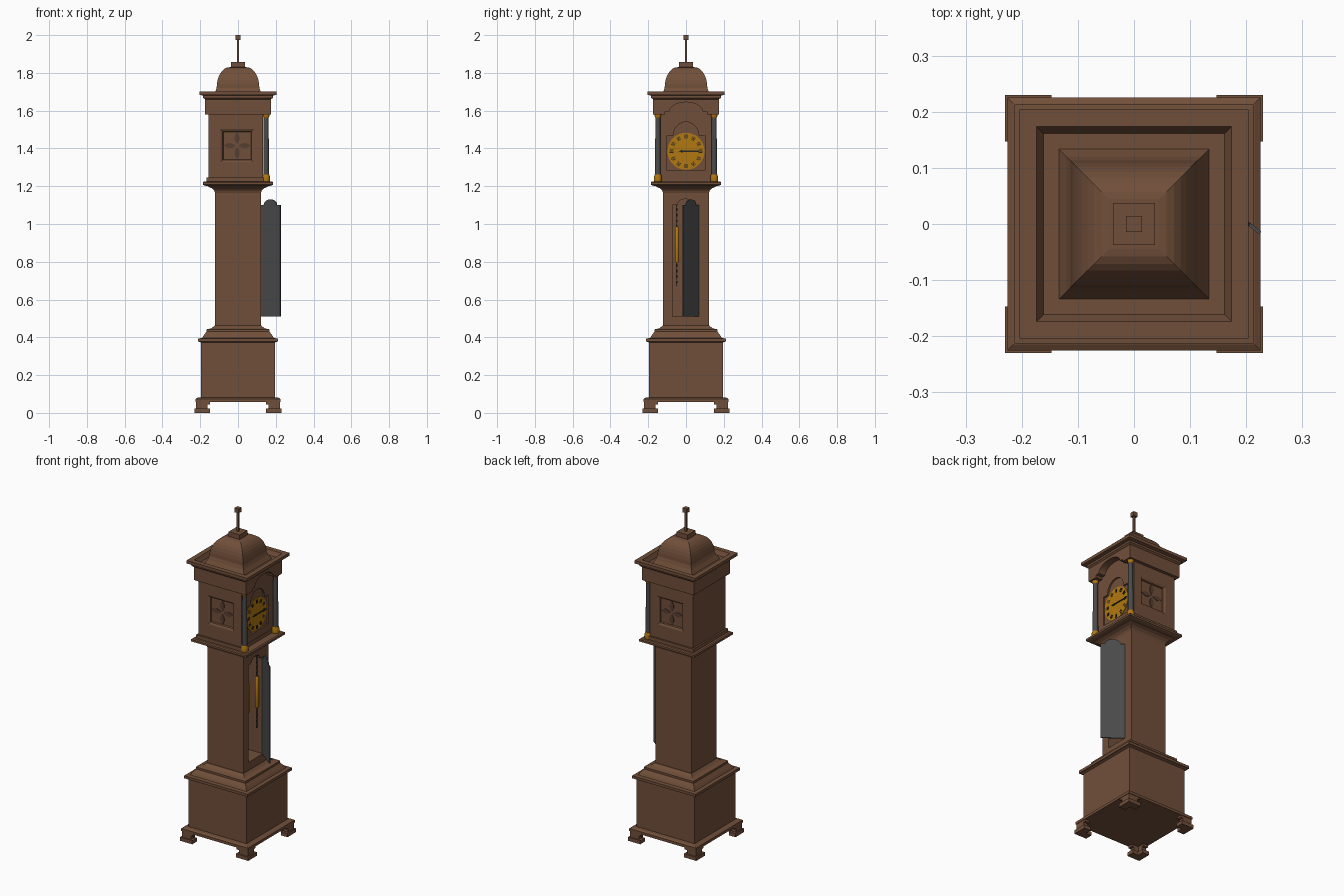
import bpy, bmesh, math
from mathutils import Matrix

if "Cube" in bpy.data.objects:
    bpy.data.objects.remove(bpy.data.objects["Cube"], do_unlink=True)


def material(name, rgb):
    m = bpy.data.materials.new(name)
    m.use_nodes = True
    m.diffuse_color = (*rgb, 1)
    m.node_tree.nodes["Principled BSDF"].inputs["Base Color"].default_value = (*rgb, 1)
    return m


WOOD = material("brown wood", (0.165, 0.078, 0.042))
DARK_WOOD = material("dark wood", (0.095, 0.048, 0.03))
GOLD = material("gold", (0.45, 0.19, 0.005))
GREY = material("dark grey", (0.07, 0.07, 0.072))
BLACK = material("black", (0.02, 0.018, 0.015))


def finish(name, bm, mat):
    bmesh.ops.recalc_face_normals(bm, faces=bm.faces)
    me = bpy.data.meshes.new(name)
    bm.to_mesh(me)
    bm.free()
    me.materials.append(mat)
    ob = bpy.data.objects.new(name, me)
    bpy.context.collection.objects.link(ob)
    return ob


def loft(name, rings, mat, sides=4):
    """Stack of regular rings (half width or radius, z), capped at both ends."""
    bm = bmesh.new()
    k = math.sqrt(2) if sides == 4 else 1
    rows = []
    for r, z in rings:
        angles = [2 * math.pi * (i + 0.5) / sides for i in range(sides)]
        rows.append([bm.verts.new((r * k * math.cos(a), r * k * math.sin(a), z)) for a in angles])
    for a, b in zip(rows, rows[1:]):
        for i in range(sides):
            j = (i + 1) % sides
            bm.faces.new((a[i], a[j], b[j], b[i]))
    bm.faces.new(rows[0])
    bm.faces.new(rows[-1])
    return finish(name, bm, mat)


def prism(name, pts, x0, x1, mat):
    """Outline in (y, z) extruded along x."""
    bm = bmesh.new()
    a = [bm.verts.new((x0, y, z)) for y, z in pts]
    b = [bm.verts.new((x1, y, z)) for y, z in pts]
    n = len(pts)
    for i in range(n):
        bm.faces.new((a[i], a[(i + 1) % n], b[(i + 1) % n], b[i]))
    bm.faces.new(a)
    bm.faces.new(b)
    return finish(name, bm, mat)


def box(name, x0, x1, y0, y1, z0, z1, mat):
    return prism(name, [(y0, z0), (y1, z0), (y1, z1), (y0, z1)], x0, x1, mat)


def arched(half, z0, shoulder, arch_half, rise, cy=0, steps=16):
    """Rectangle outline with a narrower arch on top."""
    arch = [(cy + arch_half * math.cos(math.pi * i / steps),
             shoulder + rise * math.sin(math.pi * i / steps)) for i in range(steps + 1)]
    return [(cy - half, z0), (cy + half, z0), (cy + half, shoulder)] + arch + [(cy - half, shoulder)]


def cut(ob, cutter):
    cutter.hide_render = True
    mod = ob.modifiers.new("cut", "BOOLEAN")
    mod.operation, mod.solver, mod.object = "DIFFERENCE", "EXACT", cutter
    bpy.context.view_layer.objects.active = ob
    bpy.ops.object.modifier_apply(modifier=mod.name)
    bpy.data.objects.remove(cutter, do_unlink=True)


def smooth(ob):
    bpy.ops.object.select_all(action="DESELECT")
    ob.select_set(True)
    bpy.context.view_layer.objects.active = ob
    bpy.ops.object.shade_smooth_by_angle(angle=math.radians(35))


# Bracket feet: L-shaped pads with a narrower neck
for sx in (-1, 1):
    for sy in (-1, 1):
        label = ("left" if sx > 0 else "right") + ("_back" if sy > 0 else "_front")
        for part, out, arm, thick, z0, z1 in (("pad", 0.23, 0.083, 0.045, 0, 0.022),
                                              ("neck", 0.222, 0.06, 0.03, 0.022, 0.045),
                                              ("bracket", 0.222, 0.075, 0.03, 0.045, 0.06)):
            outline = [(out, out), (out - arm, out), (out - arm, out - thick),
                       (out - thick, out - thick), (out - thick, out - arm), (out, out - arm)]
            foot = prism("foot_" + part + "_" + label, outline, z0, z1, WOOD)
            # local (x, y, z) becomes (height, plan x, plan y)
            foot.data.transform(Matrix(((0, sx, 0, 0), (0, 0, sy, 0), (1, 0, 0, 0), (0, 0, 0, 1))))
            if sx * sy < 0:
                foot.data.flip_normals()

# Base chest with skirt and stepped top moulding
loft("base", [(0.225, 0.058), (0.225, 0.074), (0.215, 0.08), (0.195, 0.082), (0.195, 0.372),
              (0.204, 0.376), (0.213, 0.378), (0.213, 0.394), (0.19, 0.396), (0.182, 0.41),
              (0.167, 0.43), (0.167, 0.442), (0.14, 0.448), (0.124, 0.462)], WOOD)

# Trunk with its arched opening and flared neck
trunk = loft("trunk", [(0.121, 0.455), (0.121, 1.165), (0.126, 1.177), (0.138, 1.189),
                       (0.158, 1.198), (0.158, 1.202)], WOOD)
cut(trunk, prism("opening_cutter", arched(0.069, 0.51, 1.10, 0.043, 0.032, -0.003), -0.1, 0.2, WOOD))

# Open door hinged on the side of the opening
door = prism("door", arched(0.067, 0.51, 1.10, 0.043, 0.03), -0.003, 0.003, GREY)
door.rotation_euler.z = 0.915
door.location = (0.172, 0.025, 0)

# Weights on chains
for y in (-0.048, 0.042):
    weight = loft("weight", [(0.007, 0.795), (0.0105, 0.802), (0.0105, 0.978), (0.007, 0.985)], GOLD, 16)
    weight.location = (0.098, y, 0)
    smooth(weight)
    for i in range(30):
        z = 0.67 + i * 0.0148
        w, d = (0.004, 0.0015) if i % 2 else (0.0015, 0.004)
        if not 0.79 < z < 0.975:
            box("chain_link", 0.098 - d, 0.098 + d, y - w, y + w, z, z + 0.0145, BLACK)

# Hood floor
loft("hood_floor", [(0.16, 1.2), (0.178, 1.204), (0.186, 1.208), (0.186, 1.22), (0.18, 1.225)], WOOD)
box("hood_base_moulding", -0.166, 0.136, -0.166, 0.166, 1.224, 1.246, WOOD)

# Hood body with dial recess and side windows
FRONT = 0.132
DIAL_Z, WINDOW_Z = 1.385, 1.415
hood = box("hood", -0.156, FRONT, -0.156, 0.156, 1.24, 1.66, WOOD)
cut(hood, prism("dial_cutter", arched(0.103, 1.287, 1.465, 0.068, 0.075), FRONT - 0.01, 0.2, WOOD))
for s in (-1, 1):
    cutter = loft("window_cutter", [(0.073, -0.014), (0.076, -0.006), (0.087, 0), (0.087, 0.02)], WOOD)
    cutter.matrix_world = (Matrix.Translation((-0.005, s * 0.156, WINDOW_Z))
                           @ Matrix.Rotation(-s * math.pi / 2, 4, "X"))
    bpy.context.view_layer.update()
    cut(hood, cutter)
    # Four petals in each window
    for k in range(4):
        side = [(0.008 + 0.064 * i / 8, 0.014 * math.sin(math.pi * i / 8)) for i in range(9)]
        petal = prism("window_petal", side + [(u, -v) for u, v in side[7:0:-1]], -0.003, 0.003, DARK_WOOD)
        petal.matrix_world = (Matrix.Translation((-0.005, s * 0.142, WINDOW_Z))
                              @ Matrix.Rotation(k * math.pi / 2, 4, "Y")
                              @ Matrix.Rotation(math.pi / 2, 4, "Z"))

# Dial, hour marks and hands
face_x = FRONT - 0.01
disc = [(0.098 * math.cos(math.pi * i / 24), DIAL_Z + 0.098 * math.sin(math.pi * i / 24)) for i in range(48)]
prism("dial", disc, face_x - 0.001, face_x + 0.004, GOLD)


def on_dial(name, pts, angle, height):
    c, s = math.cos(angle), math.sin(angle)
    turned = [(u * c - v * s, DIAL_Z + u * s + v * c) for u, v in pts]
    prism(name, turned, face_x + 0.003, face_x + height, BLACK)


for h in range(12):
    for v in (-0.0065, 0, 0.0065):
        on_dial("hour_mark", [(0.067, v - 0.0016), (0.088, v - 0.0016), (0.088, v + 0.0016), (0.067, v + 0.0016)],
                h * math.pi / 6, 0.0055)
for name, length, width, angle in (("minute_hand", 0.092, 0.004, 0), ("hour_hand", 0.04, 0.006, math.pi)):
    on_dial(name, [(0, -0.003), (length * 0.6, -width), (length, 0), (length * 0.6, width), (0, 0.003)], angle, 0.008)

# Corner columns with gold base and cap
for s in (-1, 1):
    for name, rings, mat in (
            ("column", [(0.0155, 1.26), (0.0155, 1.3), (0.013, 1.565)], GREY),
            ("column_base", [(0.02, 1.225), (0.021, 1.232), (0.021, 1.25), (0.017, 1.263)], GOLD),
            ("column_cap", [(0.013, 1.562), (0.018, 1.57), (0.018, 1.581)], GOLD)):
        col = loft(name, rings, mat, 16)
        col.location = (0.149, s * 0.149, 0)
        smooth(col)

# Frieze with an arch cut over the dial
frieze = loft("frieze", [(0.175, 1.58), (0.175, 1.664)], WOOD)
cut(frieze, prism("arch_cutter", arched(0.112, 1.56, 1.595, 0.088, 0.05), FRONT, 0.3, WOOD))

# Cornice with sunken top and bell roof
roof = [(0.175, 1.66), (0.184, 1.668), (0.184, 1.68), (0.204, 1.684), (0.204, 1.702),
        (0.174, 1.702), (0.161, 1.675), (0.134, 1.675), (0.12, 1.7)]
roof += [(0.045 + 0.068 * math.cos(t * math.pi / 16), 1.72 + 0.11 * math.sin(t * math.pi / 16)) for t in range(9)]
loft("roof", roof, WOOD)

# Finial
loft("finial_block", [(0.037, 1.828), (0.037, 1.858)], WOOD)
loft("finial_rod", [(0.006, 1.855), (0.006, 1.98)], WOOD)
loft("finial_top", [(0.014, 1.974), (0.014, 2.0)], WOOD)
